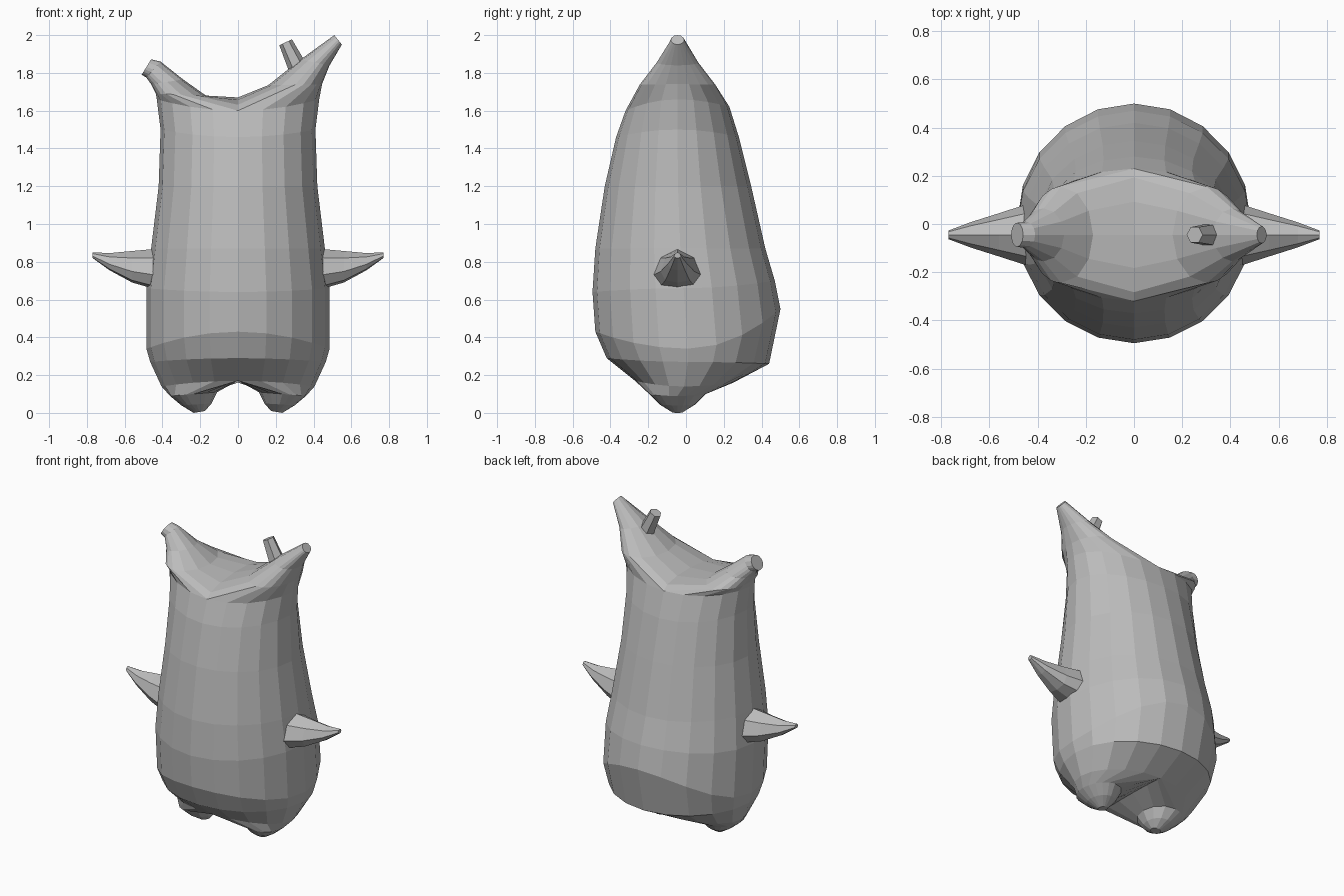
import bpy
import bmesh
from math import sin, cos, pi
from mathutils import Vector

cube = bpy.data.objects.get("Cube")
if cube:
    bpy.data.objects.remove(cube)

grey = bpy.data.materials.new("plain grey")
grey.use_nodes = True
grey.diffuse_color = (0.5, 0.5, 0.5, 1)
grey.node_tree.nodes["Principled BSDF"].inputs["Base Color"].default_value = (0.5, 0.5, 0.5, 1)

SIDES = 20
HALF = SIDES // 2
ARC = 6          # steps across the saddle between paired limbs
MID_Y = -0.045


def finish(bm, name):
    bmesh.ops.remove_doubles(bm, verts=bm.verts, dist=0.0005)
    bmesh.ops.recalc_face_normals(bm, faces=bm.faces)
    mesh = bpy.data.meshes.new(name)
    bm.to_mesh(mesh)
    bm.free()
    mesh.materials.append(grey)
    obj = bpy.data.objects.new(name, mesh)
    bpy.context.collection.objects.link(obj)
    return obj


def loft(bm, rings, cap_start=False, cap_end=False):
    loops = [[bm.verts.new(p) for p in ring] for ring in rings]
    n = len(loops[0])
    for a, b in zip(loops, loops[1:]):
        for i in range(n):
            j = (i + 1) % n
            bm.faces.new((a[i], a[j], b[j], b[i]))
    if cap_start:
        bm.faces.new(loops[0])
    if cap_end:
        bm.faces.new(loops[-1])


def body_ring(z_side, rx, y_front, y_back, z_front, z_back):
    """Horizontal ring from the front point round through +x; front and back may rise."""
    pts = []
    for i in range(SIDES):
        a = 2 * pi * i / SIDES
        c = cos(a)
        mid, depth = (y_front + y_back) / 2, (y_back - y_front) / 2
        z_end = z_front if c > 0 else z_back
        pts.append(Vector((rx * sin(a), mid - depth * c, z_side + (z_end - z_side) * c * c)))
    return pts


def limb_base(ring, side, rise):
    """Half of a body ring closed by an arc across the middle plane."""
    outer = [ring[(side * i) % SIDES] for i in range(HALF + 1)]
    front, back = ring[0], ring[HALF]
    arc = []
    for k in range(1, ARC):
        a = pi * k / ARC
        p = back.lerp(front, (1 - cos(a)) / 2)
        arc.append(p + Vector((0, 0, rise * sin(a))))
    return outer + arc


def limb_ring(inner, outer, ry):
    """Oval spanning inner to outer (x, z) points, ry deep, matching limb_base order."""
    angles = [-pi / 2 + pi * i / HALF for i in range(HALF + 1)]
    angles += [pi / 2 + pi * k / ARC for k in range(1, ARC)]
    a, b = Vector((inner[0], 0, inner[1])), Vector((outer[0], 0, outer[1]))
    mid, u = (a + b) / 2, (b - a) / 2
    return [mid + u * cos(t) + Vector((0, MID_Y + ry * sin(t), 0)) for t in angles]


# Body, ears and feet as one skin
rings = [body_ring(*r) for r in (
    (0.14, 0.405, -0.27, 0.25, 0.17, 0.16),
    (0.27, 0.465, -0.42, 0.44, 0.29, 0.26),
    (0.34, 0.485, -0.48, 0.50, 0.43, 0.55),
    (0.66, 0.485, -0.495, 0.47, 0.64, 0.70),
    (0.87, 0.46, -0.48, 0.42, 0.87, 0.87),
    (1.20, 0.42, -0.43, 0.345, 1.20, 1.20),
    (1.50, 0.41, -0.37, 0.28, 1.46, 1.46),
    (1.66, 0.43, -0.32, 0.23, 1.60, 1.62),
)]
bm = bmesh.new()
loft(bm, rings)

left_ear = [((0.16, 1.735), (0.445, 1.74), 0.20),
            ((0.33, 1.87), (0.485, 1.84), 0.11),
            ((0.51, 2.0), (0.55, 1.95), 0.035)]
right_ear = [((-0.17, 1.68), (-0.435, 1.69), 0.20),
             ((-0.29, 1.765), (-0.46, 1.74), 0.11),
             ((-0.41, 1.86), (-0.485, 1.775), 0.055),
             ((-0.46, 1.872), (-0.51, 1.79), 0.05)]
foot = [((0.11, 0.11), (0.36, 0.09), 0.15),
        ((0.14, 0.05), (0.30, 0.04), 0.095),
        ((0.175, 0.01), (0.235, 0.0), 0.03)]

for side, ear in ((1, left_ear), (-1, right_ear)):
    loft(bm, [limb_base(rings[-1], side, 0.06)] + [limb_ring(*e) for e in ear], cap_end=True)
    feet = [limb_ring((side * i[0], i[1]), (side * o[0], o[1]), r) for i, o, r in foot]
    loft(bm, [limb_base(rings[0], side, 0.01)] + feet, cap_end=True)
finish(bm, "body")

# Arms: tapered eight-sided spikes given as x, top, bottom, half depth
sections = ((0.42, 0.87, 0.65, 0.135), (0.56, 0.857, 0.69, 0.09),
            (0.68, 0.846, 0.755, 0.052), (0.77, 0.85, 0.82, 0.018))
for side, name in ((1, "left_arm"), (-1, "right_arm")):
    bm = bmesh.new()
    arm = []
    for x, top, bottom, ry in sections:
        mid, rz = (top + bottom) / 2, (top - bottom) / 2
        arm.append([Vector((side * x, MID_Y + ry * sin(pi * k / 4),
                            mid + rz * (cos(pi * k / 4) - 0.3 * sin(pi * k / 4) ** 2)))
                    for k in range(8)])
    loft(bm, arm, cap_start=True, cap_end=True)
    finish(bm, name)

# Small stub on the taller ear
start, end = Vector((0.315, MID_Y, 1.83)), Vector((0.252, MID_Y, 1.962))
axis = (end - start).normalized()
across = Vector((0, 1, 0)).cross(axis)
bm = bmesh.new()
loft(bm, [[c + r * (across * cos(pi * k / 3) + Vector((0, sin(pi * k / 3), 0))) for k in range(6)]
          for c, r in ((start, 0.05), (end, 0.037))], cap_start=True, cap_end=True)
finish(bm, "ear_stub")
